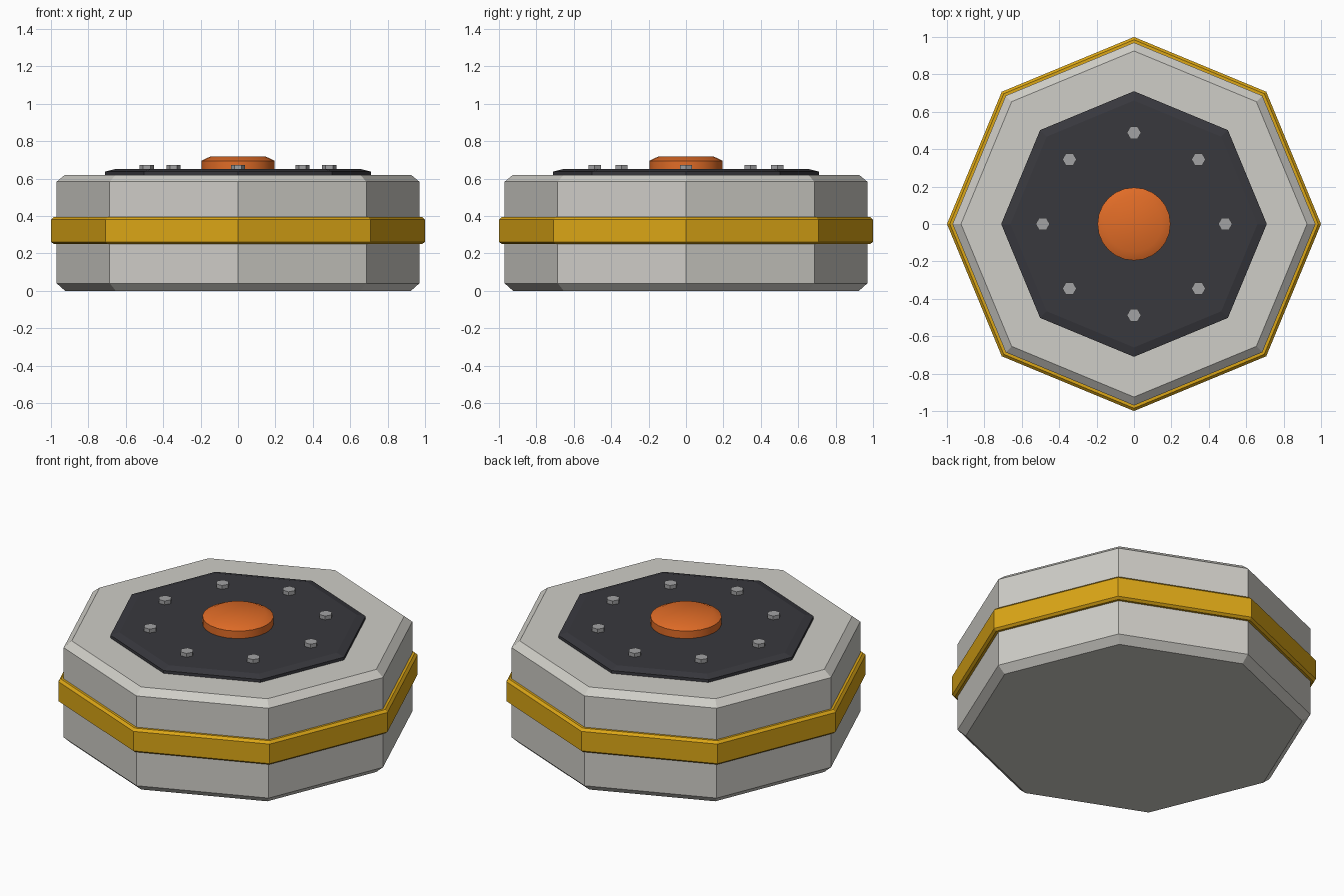
import bpy
import math

cube = bpy.data.objects.get("Cube")
if cube:
    bpy.data.objects.remove(cube, do_unlink=True)


def material(name, rgb):
    mat = bpy.data.materials.new(name)
    mat.use_nodes = True
    mat.diffuse_color = (*rgb, 1)
    bsdf = next(n for n in mat.node_tree.nodes if n.type == "BSDF_PRINCIPLED")
    bsdf.inputs["Base Color"].default_value = (*rgb, 1)
    return mat


def turned(name, profile, sides, mat, centre=(0, 0)):
    """Closed prism whose rings follow a (radius, height) profile."""
    verts, faces = [], []
    for r, z in profile:
        for i in range(sides):
            a = math.tau * i / sides
            verts.append((r * math.cos(a), r * math.sin(a), z))
    for k in range(len(profile) - 1):
        for i in range(sides):
            j = (i + 1) % sides
            low, high = k * sides, (k + 1) * sides
            faces.append((low + i, low + j, high + j, high + i))
    last = (len(profile) - 1) * sides
    faces.append(tuple(reversed(range(sides))))
    faces.append(tuple(range(last, last + sides)))
    mesh = bpy.data.meshes.new(name)
    mesh.from_pydata(verts, [], faces)
    mesh.materials.append(mat)
    obj = bpy.data.objects.new(name, mesh)
    obj.location = (*centre, 0)
    bpy.context.collection.objects.link(obj)
    return obj


grey = material("light grey", (0.62, 0.61, 0.57))
yellow = material("yellow", (0.71, 0.38, 0.008))
dark = material("charcoal", (0.04, 0.04, 0.048))
orange = material("orange", (0.75, 0.15, 0.02))
steel = material("steel", (0.36, 0.36, 0.37))

# Octagonal body with chamfered rims
turned("body", [(0.925, 0), (0.97, 0.04), (0.97, 0.583), (0.925, 0.62)], 8, grey)

# Raised band around the middle
turned("band", [(0.985, 0.25), (1, 0.262), (1, 0.38), (0.985, 0.394)], 8, yellow)

# Thin top plate
turned("top_plate", [(0.71, 0.615), (0.71, 0.637), (0.66, 0.65)], 8, dark)

# Central button
button = turned("button", [(0.195, 0.645), (0.195, 0.695), (0.15, 0.717)], 24, orange)
bpy.context.view_layer.objects.active = button
button.select_set(True)
bpy.ops.object.shade_smooth_by_angle(angle=math.radians(30))

# Ring of hexagonal bolts
for n in range(8):
    a = math.tau * n / 8
    turned(f"bolt_{n + 1}", [(0.038, 0.645), (0.038, 0.673)], 6, steel,
           (0.488 * math.cos(a), 0.488 * math.sin(a)))
